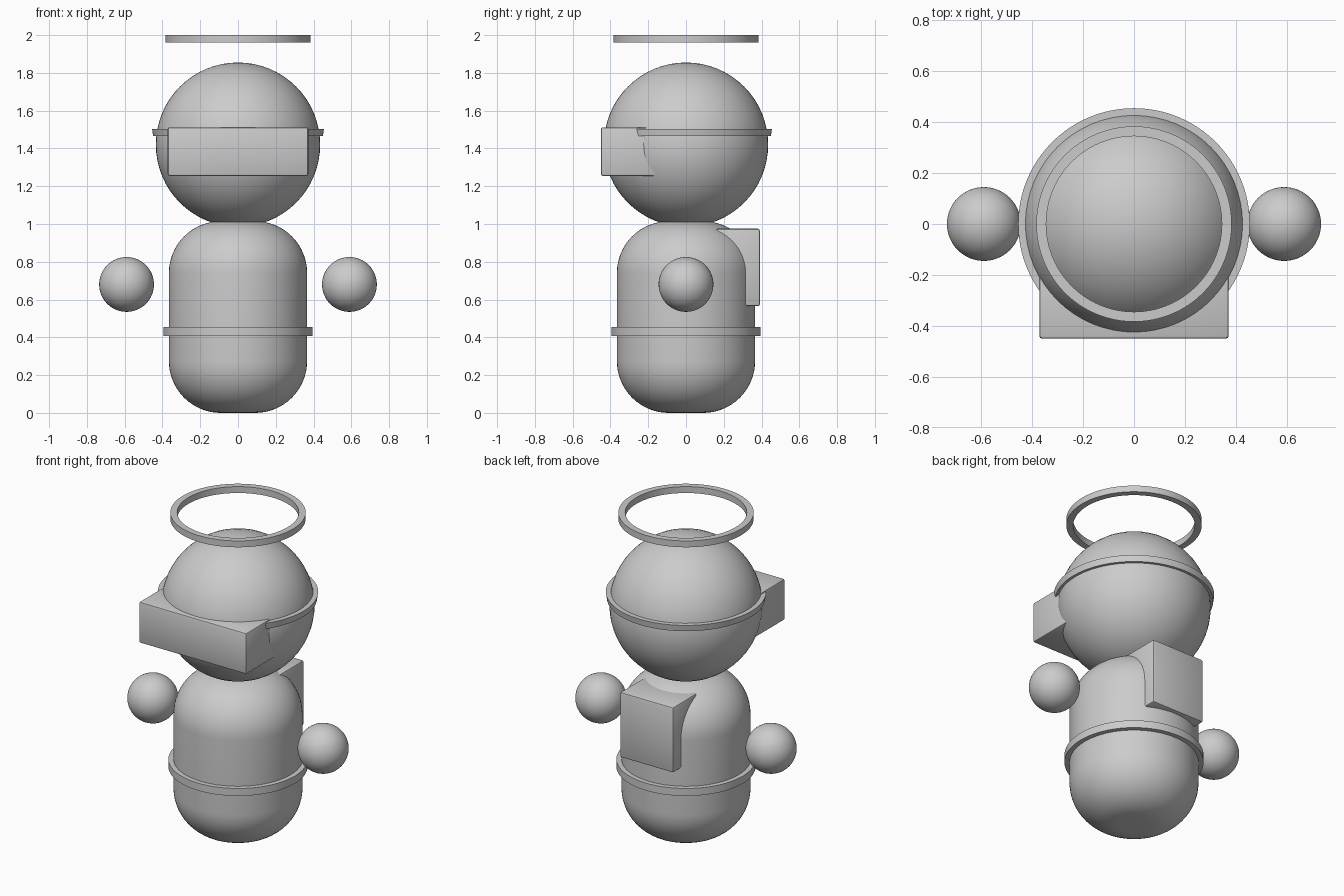
import bpy, bmesh
from math import sin, cos, pi, radians

if "Cube" in bpy.data.objects:
    bpy.data.objects.remove(bpy.data.objects["Cube"])


def finish(name, bm):
    bmesh.ops.recalc_face_normals(bm, faces=bm.faces[:])
    mesh = bpy.data.meshes.new(name)
    bm.to_mesh(mesh)
    bm.free()
    obj = bpy.data.objects.new(name, mesh)
    bpy.context.collection.objects.link(obj)
    bpy.ops.object.select_all(action='DESELECT')
    obj.select_set(True)
    bpy.context.view_layer.objects.active = obj
    bpy.ops.object.shade_smooth_by_angle(angle=radians(30))
    return obj


def lathe(name, profile, closed=False, start=0, sweep=360, steps=96):
    """Spin an (r, z) profile around z; a partial sweep gets end caps."""
    bm = bmesh.new()
    full = sweep == 360
    rings = []
    for i in range(steps if full else steps + 1):
        a = radians(start + sweep * i / steps)
        rings.append([bm.verts.new((r * cos(a), r * sin(a), z)) for r, z in profile])
    n = len(profile)
    for i in range(steps):
        a, b = rings[i], rings[(i + 1) % len(rings)]
        for j in range(n if closed else n - 1):
            k = (j + 1) % n
            bm.faces.new((a[j], b[j], b[k], a[k]))
    if not full:
        bm.faces.new(rings[0])
        bm.faces.new(rings[-1])
    elif not closed:
        bm.faces.new([r[0] for r in rings])
        bm.faces.new([r[-1] for r in rings])
    return finish(name, bm)


def ball(name, radius, loc):
    bm = bmesh.new()
    bmesh.ops.create_uvsphere(bm, u_segments=64, v_segments=32, radius=radius)
    bmesh.ops.translate(bm, verts=bm.verts[:], vec=loc)
    return finish(name, bm)


def box(name, lo, hi, bevel):
    bm = bmesh.new()
    bmesh.ops.create_cube(bm, size=1)
    for v in bm.verts:
        v.co = [l + (h - l) * (c + 0.5) for l, h, c in zip(lo, hi, v.co)]
    bmesh.ops.bevel(bm, geom=bm.edges[:], offset=bevel, segments=2,
                    profile=0.5, affect='EDGES')
    return finish(name, bm)


# Body: cylinder with large rounded ends
R, H, B = 0.366, 1.015, 0.275
quarter = [(pi / 2) * i / 16 for i in range(17)]
lower = [(R - B + B * sin(t), B - B * cos(t)) for t in quarter]
upper = [(r, H - z) for r, z in reversed(lower)]
lathe("body", lower + upper)

# Head
ball("head", 0.435, (0, 0, 1.42))

# Floating hands
for side, x in (("left", -0.59), ("right", 0.59)):
    ball(side + "_hand", 0.145, (x, 0, 0.68))

# Belt and floating halo
lathe("belt", [(0.35, 0.408), (0.395, 0.408), (0.395, 0.455), (0.35, 0.455)], closed=True)
lathe("halo", [(0.345, 1.96), (0.384, 1.96), (0.384, 2.0), (0.345, 2.0)], closed=True)

# Visor and its strap, which ends inside the visor
box("visor", (-0.372, -0.45, 1.255), (0.372, -0.12, 1.512), 0.01)
lathe("visor_strap", [(0.42, 1.465), (0.449, 1.465), (0.455, 1.504), (0.42, 1.504)],
      closed=True, start=-45, sweep=270)

# Backpack
box("backpack", (-0.185, 0.1, 0.565), (0.185, 0.392, 0.975), 0.012)
